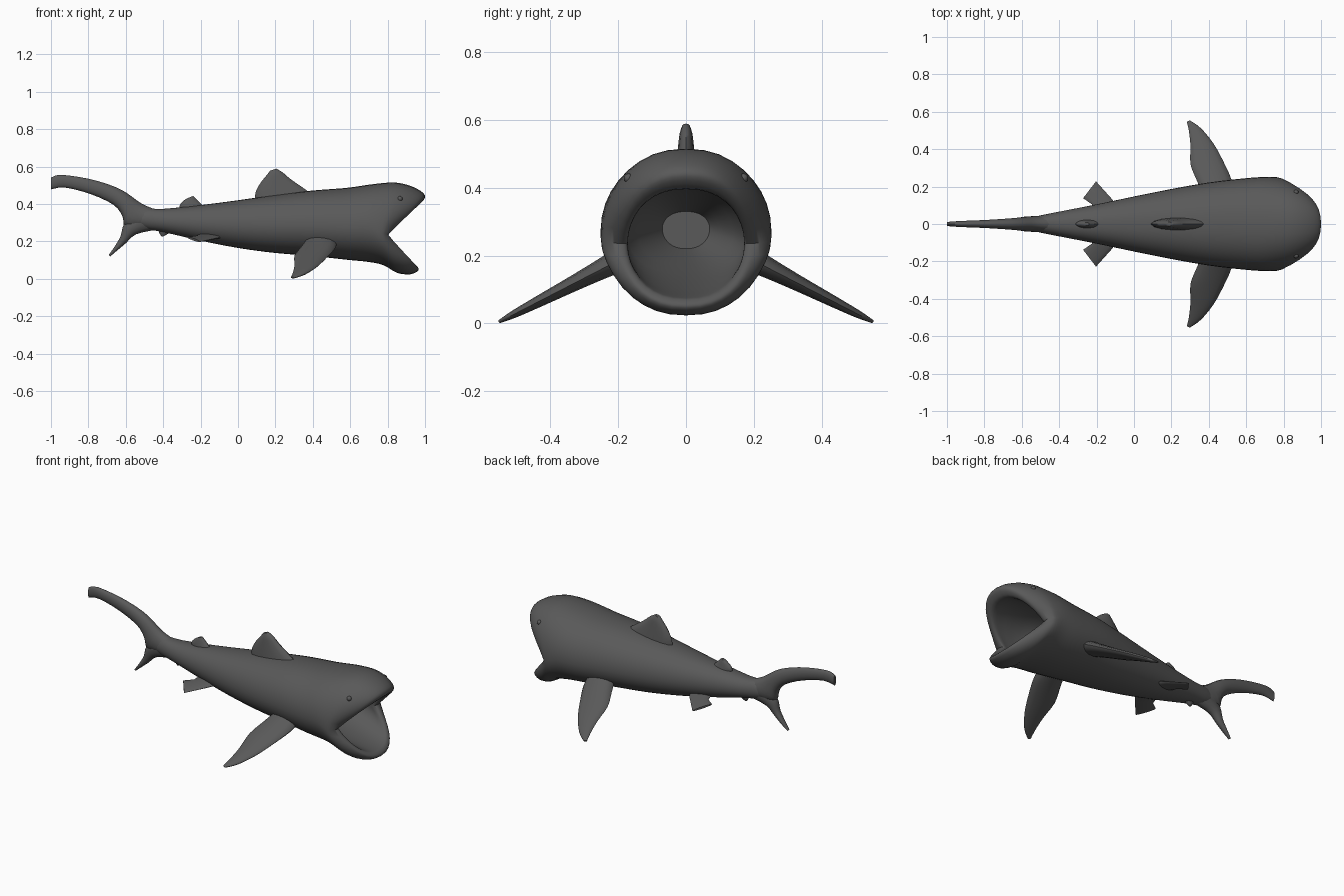
import bpy, bmesh, math
from mathutils import Vector
from mathutils.bvhtree import BVHTree

skin = bpy.data.materials.new("dark grey skin")
skin.diffuse_color = (0.1, 0.1, 0.1, 1)


def smooth(rings, steps):
    """Add in-between rings with a spline through the given ones."""
    out = []
    for i in range(len(rings) - 1):
        a, b, c, d = (rings[min(max(i + k, 0), len(rings) - 1)] for k in (-1, 0, 1, 2))
        for s in range(steps):
            t = s / steps
            out.append([q + 0.5 * t * (r - p + t * (2 * p - 5 * q + 4 * r - w + t * (3 * (q - r) + w - p)))
                        for p, q, r, w in zip(a, b, c, d)])
    return out + [rings[-1]]


def finish(name, bm, angle=40):
    bmesh.ops.recalc_face_normals(bm, faces=bm.faces)
    mesh = bpy.data.meshes.new(name)
    bm.to_mesh(mesh)
    bm.free()
    mesh.materials.append(skin)
    ob = bpy.data.objects.new(name, mesh)
    bpy.context.collection.objects.link(ob)
    bpy.ops.object.select_all(action='DESELECT')
    ob.select_set(True)
    bpy.context.view_layer.objects.active = ob
    bpy.ops.object.shade_smooth_by_angle(angle=math.radians(angle))
    return ob


def loft(name, rings, steps=3, angle=40):
    bm = bmesh.new()
    vs = [[bm.verts.new(p) for p in r] for r in smooth(rings, steps)]
    n = len(vs[0])
    for a, b in zip(vs, vs[1:]):
        for i in range(n):
            j = (i + 1) % n
            bm.faces.new((a[i], a[j], b[j], b[i]))
    bm.faces.new(vs[0])
    bm.faces.new(vs[-1])
    return finish(name, bm, angle)


def body_ring(tx, tz, sx, sy, sz, bx, bz, n=36):
    """Closed ring through a top, a side and a bottom point."""
    ring = []
    for i in range(n):
        a = 2 * math.pi * i / n
        c, s = math.cos(a), math.sin(a)
        ex, ez = (tx, tz) if s > 0 else (bx, bz)
        ring.append(Vector((sx + (ex - sx) * abs(s),
                            math.copysign(sy * abs(c) ** 0.88, c),
                            sz + (ez - sz) * abs(s))))
    return ring


def fin(name, sections, normal, steps=3, n=14):
    """Lens-shaped fin; each section is leading point, trailing point, half thickness."""
    rings = []
    for lead, trail, th in sections:
        lead, trail = Vector(lead), Vector(trail)
        mid, half = (lead + trail) / 2, (lead - trail) / 2
        rings.append([mid + half * math.cos(2 * math.pi * i / n)
                      + Vector(normal) * th * math.sin(2 * math.pi * i / n) for i in range(n)])
    return loft(name, rings, steps, 50)


def upright_fin(name, sections, steps=3):
    return fin(name, [((a, 0, b), (c, 0, d), t) for a, b, c, d, t in sections], (0, 1, 0), steps)


# Body stations: x, top, half width, bottom
stations = [(-0.58, 0.34, 0.025, 0.30), (-0.5, 0.375, 0.046, 0.268), (-0.4, 0.374, 0.066, 0.25),
            (-0.2, 0.394, 0.105, 0.204), (0, 0.42, 0.147, 0.165), (0.2, 0.448, 0.187, 0.138),
            (0.4, 0.472, 0.222, 0.122), (0.58, 0.486, 0.243, 0.102), (0.70, 0.503, 0.252, 0.09)]
rings = [body_ring(x, t, x, w, t * 0.48 + b * 0.52 - 0.02 * max(x, 0), x, b) for x, t, w, b in stations]

# Head, lips and throat: top x z, side x y z, bottom x z
head = [(0.82, 0.515, 0.765, 0.25, 0.245, 0.78, 0.072),
        (0.90, 0.504, 0.787, 0.238, 0.24, 0.85, 0.032),
        (0.965, 0.477, 0.80, 0.218, 0.238, 0.92, 0.024),
        (1.0, 0.445, 0.803, 0.195, 0.235, 0.965, 0.045),
        (0.985, 0.412, 0.795, 0.178, 0.235, 0.955, 0.068),
        (0.95, 0.396, 0.775, 0.172, 0.235, 0.925, 0.078),
        (0.85, 0.405, 0.73, 0.178, 0.24, 0.82, 0.10),
        (0.65, 0.40, 0.62, 0.17, 0.25, 0.65, 0.145),
        (0.42, 0.33, 0.42, 0.07, 0.28, 0.42, 0.22)]
rings += [body_ring(*h) for h in head]
body = loft("body", rings, 3, 50)

# Tail fin lobes
upright_fin("tail_upper_lobe", [
    (-0.43, 0.366, -0.47, 0.275, 0.045), (-0.515, 0.402, -0.597, 0.275, 0.042),
    (-0.60, 0.462, -0.618, 0.335, 0.036), (-0.68, 0.500, -0.665, 0.395, 0.03),
    (-0.80, 0.535, -0.785, 0.452, 0.022), (-0.945, 0.556, -0.925, 0.488, 0.016),
    (-1.0, 0.541, -1.0, 0.478, 0.011)])
upright_fin("tail_lower_lobe", [
    (-0.44, 0.262, -0.55, 0.36, 0.04), (-0.545, 0.238, -0.609, 0.295, 0.032),
    (-0.60, 0.19, -0.628, 0.228, 0.022), (-0.645, 0.152, -0.66, 0.172, 0.016),
    (-0.683, 0.12, -0.692, 0.127, 0.008)])

# Fins along the back and under the tail
upright_fin("dorsal_fin", [
    (0.42, 0.43, 0.09, 0.42, 0.036), (0.36, 0.478, 0.095, 0.465, 0.03),
    (0.285, 0.53, 0.12, 0.512, 0.024), (0.24, 0.568, 0.15, 0.55, 0.019),
    (0.205, 0.589, 0.172, 0.578, 0.011)])
upright_fin("rear_dorsal_fin", [
    (-0.17, 0.375, -0.30, 0.36, 0.026), (-0.20, 0.403, -0.313, 0.39, 0.02),
    (-0.225, 0.428, -0.29, 0.418, 0.014), (-0.24, 0.443, -0.268, 0.432, 0.009)])
upright_fin("anal_fin", [
    (-0.33, 0.27, -0.43, 0.27, 0.02), (-0.36, 0.25, -0.42, 0.243, 0.014),
    (-0.392, 0.23, -0.407, 0.225, 0.006)])

# Paired fins and eyes
tree = BVHTree.FromPolygons([v.co for v in body.data.vertices],
                            [p.vertices for p in body.data.polygons])
eye_spot = tree.ray_cast(Vector((0.866, 1, 0.428)), Vector((0, -1, 0)))[0]
for side, m in (("left", 1), ("right", -1)):
    slope = Vector((0, m * 0.47, 0.88))
    pectoral = [(0.53, 0.17, 0.37, 0.15, 0.042), (0.52, 0.24, 0.335, 0.235, 0.032),
                (0.475, 0.34, 0.302, 0.32, 0.024), (0.425, 0.43, 0.302, 0.42, 0.018),
                (0.36, 0.51, 0.293, 0.50, 0.012), (0.30, 0.553, 0.283, 0.545, 0.005)]
    drop = lambda y: max(0.004, 0.175 - (y - 0.22) * 0.515)
    fin(side + "_pectoral_fin", [((a, m * b, drop(b)), (c, m * d, drop(d)), t)
                                 for a, b, c, d, t in pectoral], slope)
    fin(side + "_pelvic_fin", [
        ((-0.08, m * 0.08, 0.225), (-0.215, m * 0.06, 0.235), 0.016),
        ((-0.115, m * 0.13, 0.218), (-0.225, m * 0.105, 0.225), 0.012),
        ((-0.203, m * 0.228, 0.198), (-0.272, m * 0.138, 0.222), 0.006)], (0, 0, 1), 1)
    bm = bmesh.new()
    bmesh.ops.create_uvsphere(bm, u_segments=12, v_segments=8, radius=0.014)
    bmesh.ops.translate(bm, verts=bm.verts, vec=(eye_spot.x, m * (eye_spot.y - 0.004), eye_spot.z))
    finish(side + "_eye", bm)
